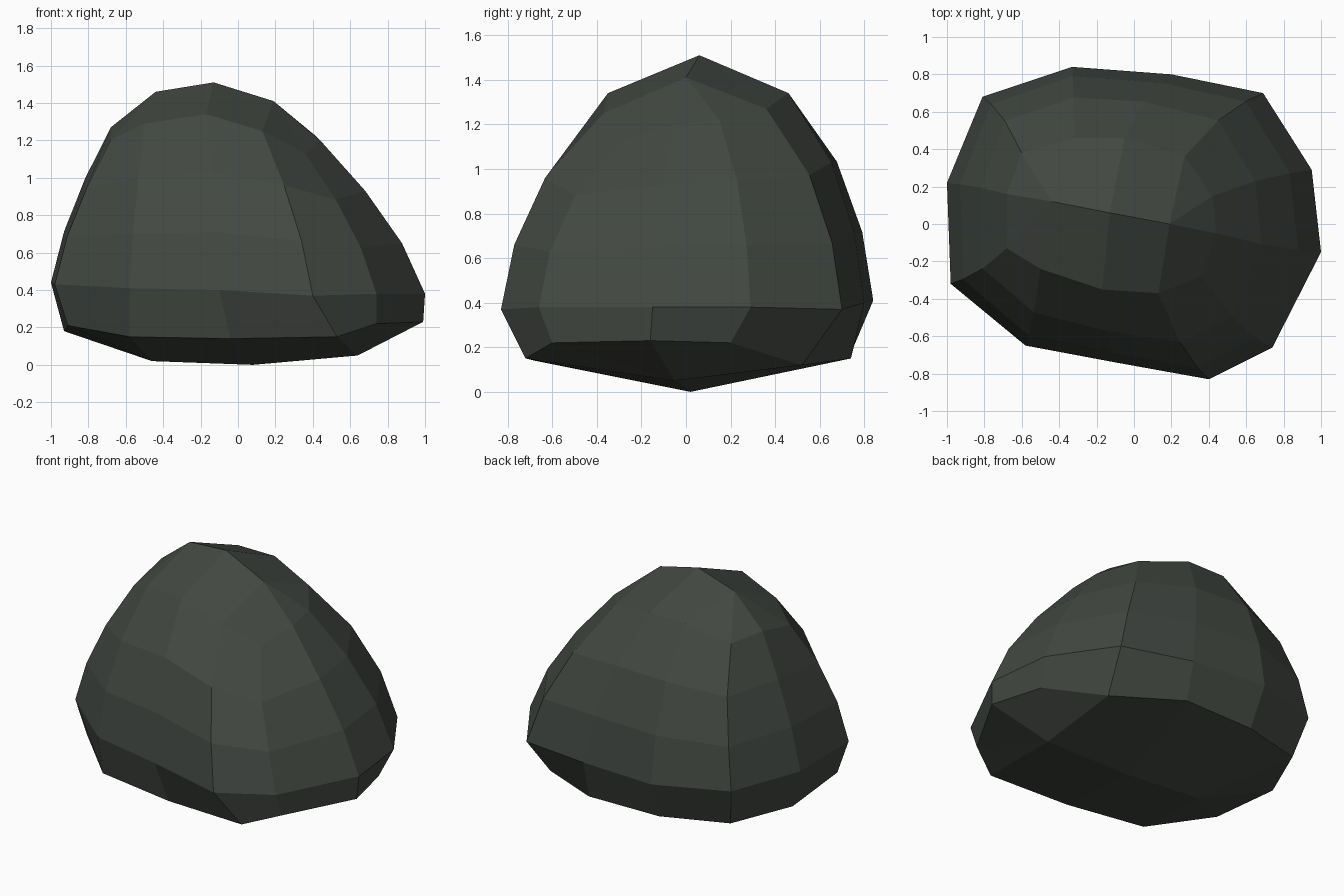
import bpy
import bmesh
from mathutils import Vector

cube = bpy.data.objects.get("Cube")
if cube:
    bpy.data.objects.remove(cube, do_unlink=True)

# Outline rings, running from the left-hand end of the plan, round the back
base = [(-.93, .2, .18), (-.75, .6, .17), (-.31, .73, .15), (.2, .74, .15),
        (.64, .52, .12), (.9, .2, .22), (.99, -.16, .23), (.74, -.6, .22),
        (.53, -.72, .15), (-.04, -.68, .14), (-.58, -.6, .15), (-.91, -.3, .21)]
belly = [(-1, .22, .44), (-.81, .68, .43), (-.33, .84, .41), (.2, .8, .4),
         (.69, .7, .37), (.95, .29, .38), (1, -.15, .38), (.74, -.66, .38),
         (.4, -.83, .37), (-.1, -.74, .4), (-.58, -.65, .41), (-.98, -.32, .43)]
shoulder = [(-.68, .16, 1.27), (-.6, .38, 1.25), (-.32, .46, 1.34), (-.05, .46, 1.34),
            (.27, .36, 1.27), (.42, .15, 1.22), (.44, -.05, 1.2), (.36, -.28, 1.13),
            (.13, -.37, 1.25), (-.17, -.35, 1.34), (-.5, -.24, 1.29), (-.68, -.13, 1.2)]
top_ridge = [(-.44, .12, 1.46), (-.13, .06, 1.51), (.19, 0, 1.41)]
keel = [(-.46, .05, .02), (.08, .02, 0), (.64, -.05, .05)]


def between(low, high, tx, ty, tz):
    """Ring part way up, with separate blends so the flank bulges."""
    return [[a + (b - a) * t for a, b, t in zip(p, q, (tx, ty, tz))]
            for p, q in zip(low, high)]


def add_ring(bm, points):
    return [bm.verts.new(Vector(p)) for p in points]


def cap(bm, ring, ridge):
    """Close a ring of twelve onto a three-point ridge."""
    a, b, c = ridge
    spans = [a, a, (a, b), (b, c), c, c, c, c, (c, b), (b, a), a, a]
    for i, s in enumerate(spans):
        p, q = ring[i], ring[(i + 1) % len(ring)]
        if isinstance(s, tuple):
            bm.faces.new((p, q, s[1], s[0]))
        else:
            bm.faces.new((p, q, s))


# Boulder body
bm = bmesh.new()
levels = [base, belly,
          between(belly, shoulder, .22, .13, .33),
          between(belly, shoulder, .57, .43, .67),
          shoulder]
rings = [add_ring(bm, level) for level in levels]
for low, high in zip(rings, rings[1:]):
    for i in range(len(low)):
        j = (i + 1) % len(low)
        bm.faces.new((low[i], low[j], high[j], high[i]))
cap(bm, rings[-1], add_ring(bm, top_ridge))
cap(bm, rings[0], add_ring(bm, keel))
bmesh.ops.recalc_face_normals(bm, faces=bm.faces[:])

mesh = bpy.data.meshes.new("boulder")
bm.to_mesh(mesh)
bm.free()
boulder = bpy.data.objects.new("boulder", mesh)
bpy.context.collection.objects.link(boulder)

# Dark stone colour
stone = bpy.data.materials.new("dark_stone")
stone.use_nodes = True
colour = (.055, .065, .054, 1)
stone.diffuse_color = colour
shader = next(n for n in stone.node_tree.nodes if n.type == "BSDF_PRINCIPLED")
shader.inputs["Base Color"].default_value = colour
shader.inputs["Roughness"].default_value = .9
mesh.materials.append(stone)
